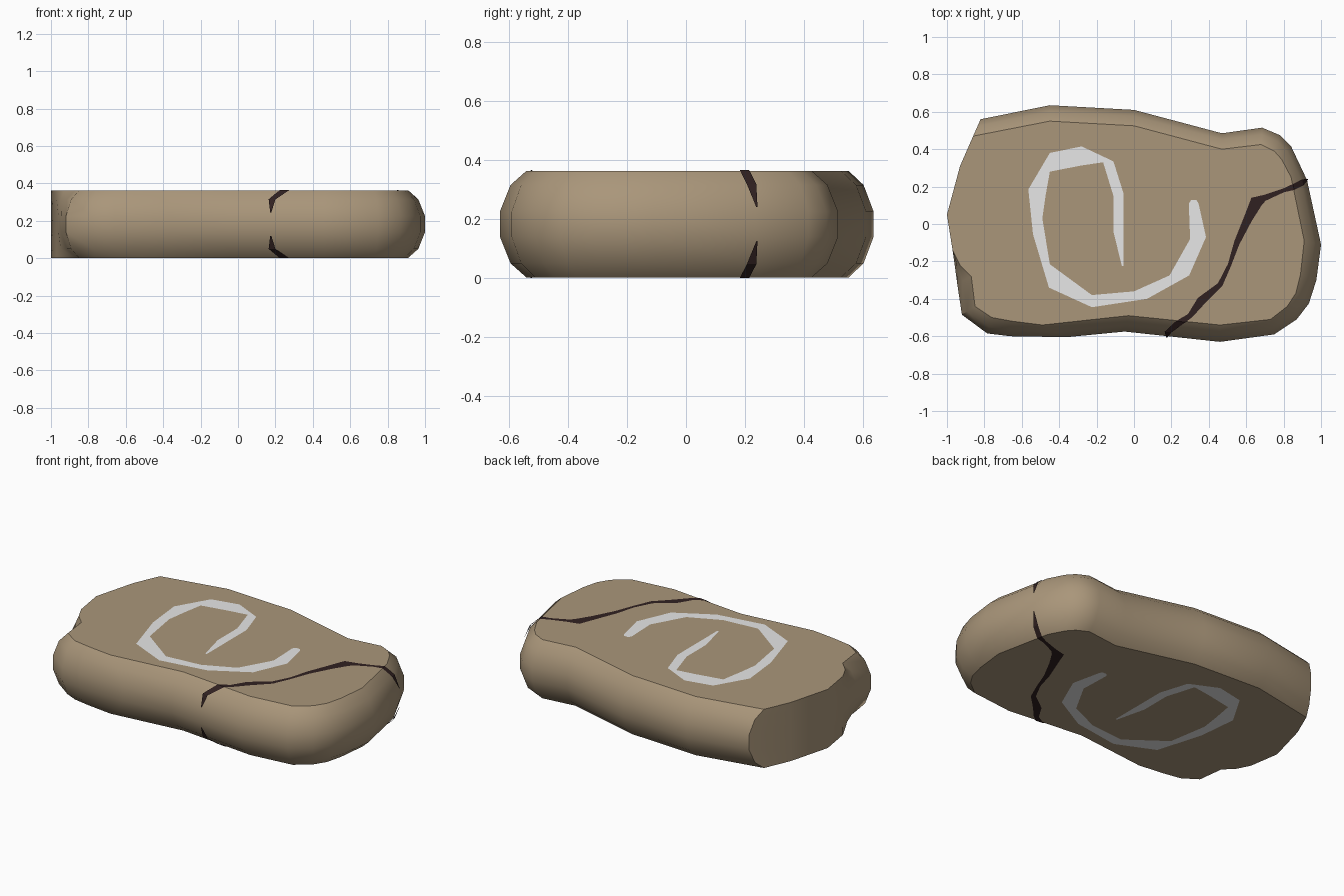
import bpy, bmesh, math

H = 0.365      # slab thickness
SKIN = 0.002   # how far painted plates stand off the stone


def material(name, rgb):
    m = bpy.data.materials.new(name)
    m.diffuse_color = (*rgb, 1)
    return m


stone = material("brown stone", (0.40, 0.305, 0.195))
paint = material("pale paint", (0.80, 0.80, 0.80))
dark = material("dark crack", (0.03, 0.015, 0.015))


def make(name, bm, mat):
    me = bpy.data.meshes.new(name)
    bm.to_mesh(me)
    bm.free()
    me.materials.append(mat)
    ob = bpy.data.objects.new(name, me)
    bpy.context.collection.objects.link(ob)
    return ob


# Slab: outline at mid height paired with the outline of the flat top
RIM = [  # outer x, outer y, inner x, inner y
    (-0.82, 0.56, -0.86, 0.47), (-0.45, 0.635, -0.45, 0.55),
    (0.00, 0.61, 0.00, 0.525), (0.47, 0.485, 0.47, 0.40),
    (0.685, 0.515, 0.68, 0.425), (0.78, 0.475, 0.75, 0.39),
    (0.84, 0.415, 0.79, 0.345), (0.925, 0.235, 0.84, 0.25),
    (1.00, -0.11, 0.91, -0.09), (0.975, -0.30, 0.89, -0.27),
    (0.935, -0.425, 0.865, -0.37), (0.87, -0.51, 0.82, -0.44),
    (0.75, -0.59, 0.73, -0.51), (0.46, -0.63, 0.46, -0.54),
    (-0.05, -0.575, -0.03, -0.49), (-0.36, -0.605, -0.49, -0.54),
    (-0.66, -0.60, -0.65, -0.52), (-0.785, -0.585, -0.76, -0.50),
    (-0.92, -0.485, -0.85, -0.44), (-0.945, -0.32, -0.87, -0.28),
    (-0.96, -0.21, -0.93, -0.22), (-0.97, -0.14, -0.97, -0.14),
    (-1.00, 0.05, -1.00, 0.05), (-0.93, 0.31, -0.93, 0.31),
]
PROFILE = [(SKIN, 1), (0.05, 0.4), (0.14, 0), (0.225, 0),
           (H - 0.05, 0.4), (H - SKIN, 1)]

bm = bmesh.new()
rings = [[bm.verts.new((ox + (ix - ox) * t, oy + (iy - oy) * t, z))
          for ox, oy, ix, iy in RIM] for z, t in PROFILE]
n = len(RIM)
for a, b in zip(rings, rings[1:]):
    for i in range(n):
        j = (i + 1) % n
        bm.faces.new((a[i], a[j], b[j], b[i]))
caps = [bm.faces.new(rings[0]), bm.faces.new(rings[-1])]
bmesh.ops.recalc_face_normals(bm, faces=bm.faces)
slab = make("stone_slab", bm, stone)
bpy.context.view_layer.objects.active = slab
slab.select_set(True)
bpy.ops.object.shade_smooth_by_angle(angle=math.radians(35))


def ribbon(name, pairs, mat):
    """Strip between left/right points, repeated upside down underneath."""
    for side, flip in (("top", False), ("bottom", True)):
        bm = bmesh.new()
        rows = [[bm.verts.new((x, y, H - z if flip else z)) for x, y, z in p]
                for p in pairs]
        for (a, b), (c, d) in zip(rows, rows[1:]):
            bm.faces.new((a, c, d, b) if flip else (a, b, d, c))
        make(f"{name}_{side}", bm, mat)


# Painted spiral: inner edge and outer edge
SPIRAL = [
    (-.065, -.225, -.055, -.225), (-.11, -.04, -.055, -.08),
    (-.11, .15, -.055, .16), (-.165, .33, -.11, .335),
    (-.28, .313, -.28, .415), (-.45, .28, -.45, .38),
    (-.473, .15, -.565, .185), (-.49, .03, -.54, -.055),
    (-.45, -.215, -.455, -.34), (-.225, -.38, -.225, -.445),
    (0, -.36, .07, -.40), (.19, -.275, .295, -.275),
    (.30, -.08, .385, -.07), (.293, .11, .345, .11),
    (.305, .127, .335, .127),
]
ribbon("spiral_mark", [((a, b, H), (c, d, H)) for a, b, c, d in SPIRAL], paint)

# Crack: centre point, half width and width direction, from front rim to right
F, D, R = (1, -0.1), (0.8, -0.6), (0.2, -1)
CRACK = [
    (.175, -.606, .245, .003, F), (.182, -.578, .315, .018, F),
    (.25, -.522, H, .026, F), (.30, -.49, H, .014, D),
    (.36, -.41, H, .024, D), (.46, -.325, H, .014, D),
    (.51, -.22, H, .010, D), (.55, -.10, H, .016, D),
    (.61, .03, H, .024, D), (.655, .12, H, .034, D),
    (.70, .14, H, .016, R), (.80, .18, H, .010, R),
    (.853, .198, H, .016, R), (.902, .222, .318, .016, R),
    (.931, .24, .24, .002, R),
]
ribbon("crack", [((x - w * d[0], y - w * d[1], z), (x + w * d[0], y + w * d[1], z))
                 for x, y, z, w, d in CRACK], dark)
